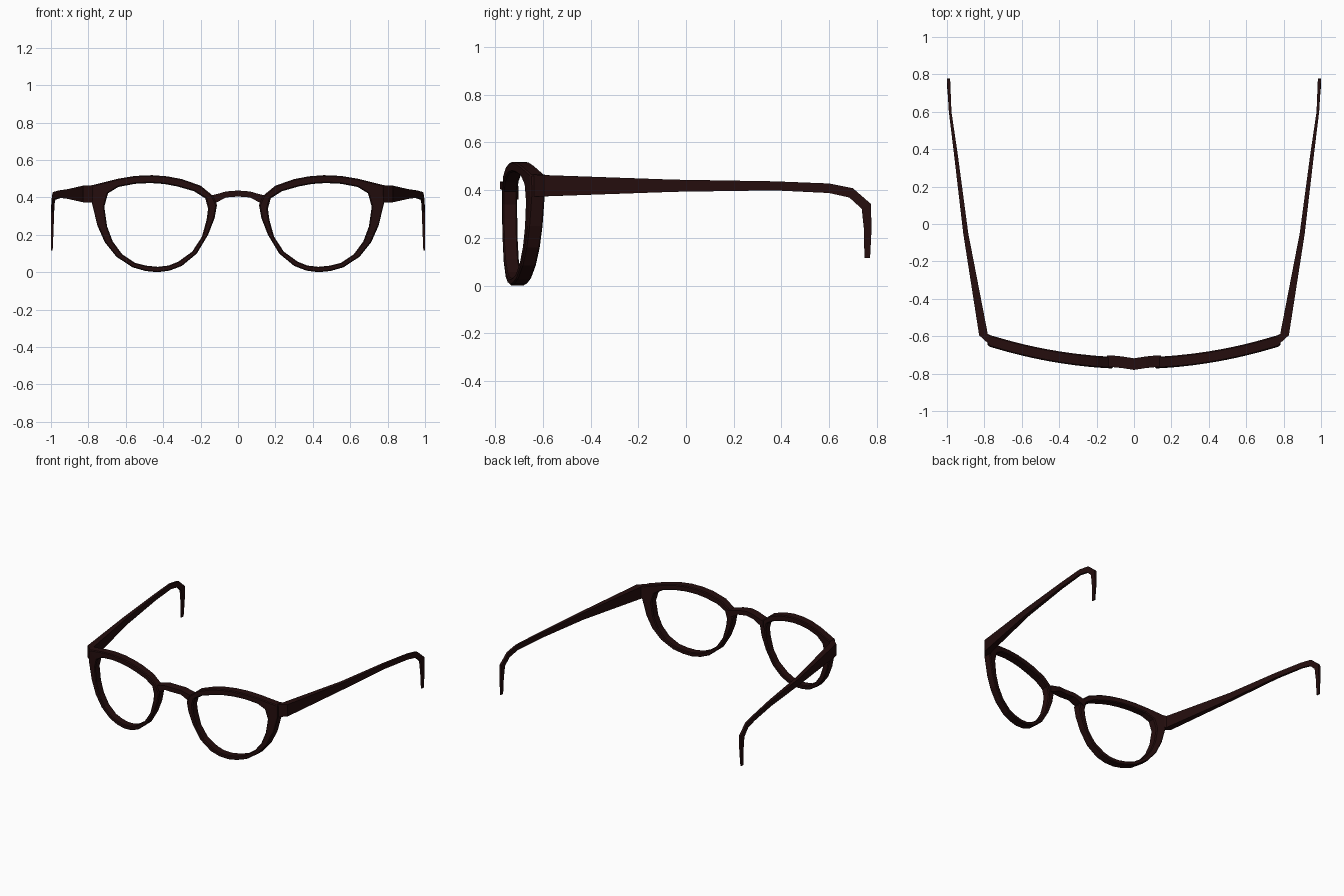
import bpy, bmesh

frame_mat = bpy.data.materials.new("dark brown acetate")
frame_mat.diffuse_color = (0.018, 0.0042, 0.0042, 1)


def loft(name, sections, closed=False, bevel=0):
    """Skin four-cornered sections, then mirror the part across x = 0."""
    bm = bmesh.new()
    rings = [[bm.verts.new(p) for p in s] for s in sections]
    pairs = list(zip(rings, rings[1:]))
    if closed:
        pairs.append((rings[-1], rings[0]))
    else:
        bm.faces.new(rings[0])
        bm.faces.new(rings[-1])
    for a, b in pairs:
        for i in range(4):
            j = (i + 1) % 4
            bm.faces.new((a[i], a[j], b[j], b[i]))
    bmesh.ops.recalc_face_normals(bm, faces=bm.faces)
    me = bpy.data.meshes.new(name)
    bm.to_mesh(me)
    bm.free()
    me.materials.append(frame_mat)
    ob = bpy.data.objects.new(name, me)
    bpy.context.collection.objects.link(ob)
    if bevel:
        b = ob.modifiers.new("soft edges", 'BEVEL')
        b.width, b.segments = bevel, 1
        b.limit_method, b.angle_limit = 'ANGLE', 1.0
    ob.modifiers.new("mirror", 'MIRROR')
    return ob


def front_y(x):
    """Wrap of the frame front around the face."""
    return -0.775 + 0.2 * x * x


# Lens rims: outer x, z and inner x, z around the opening
RIM = [
    (0.135, 0.41, 0.175, 0.395), (0.20, 0.463, 0.235, 0.433),
    (0.30, 0.498, 0.325, 0.459), (0.38, 0.513, 0.395, 0.472),
    (0.46, 0.519, 0.47, 0.477), (0.55, 0.515, 0.55, 0.473),
    (0.64, 0.50, 0.64, 0.456), (0.78, 0.465, 0.695, 0.422),
    (0.782, 0.375, 0.715, 0.35), (0.752, 0.25, 0.70, 0.245),
    (0.712, 0.16, 0.67, 0.165), (0.65, 0.083, 0.62, 0.097),
    (0.565, 0.027, 0.55, 0.05), (0.495, 0.007, 0.49, 0.035),
    (0.43, 0.0, 0.43, 0.029), (0.365, 0.009, 0.37, 0.036),
    (0.30, 0.034, 0.32, 0.056), (0.22, 0.1, 0.245, 0.11),
    (0.16, 0.2, 0.193, 0.19), (0.125, 0.29, 0.168, 0.28),
    (0.112, 0.36, 0.16, 0.34),
]
T = 0.062
loft("lens_rims", [
    [(ox, front_y(ox), oz), (ox, front_y(ox) + T, oz),
     (ix, front_y(ix) + T, iz), (ix, front_y(ix), iz)]
    for ox, oz, ix, iz in RIM], closed=True, bevel=0.006)

# Nose bridge: x, front y, bottom z, top z
BRIDGE = [(0, -0.78, 0.405, 0.437), (0.065, -0.77, 0.40, 0.432),
          (0.105, -0.766, 0.378, 0.42), (0.145, -0.764, 0.36, 0.41)]
bridge = loft("nose_bridge", [
    [(x, y, lo), (x, y + T, lo), (x, y + T, hi), (x, y, hi)]
    for x, y, lo, hi in BRIDGE])

# Temples: outer x, inner x, top y, top z, bottom y, bottom z, inner y shift
TEMPLE = [
    (0.765, 0.765, -0.652, 0.466, -0.652, 0.373, 0.055),
    (0.828, 0.782, -0.595, 0.463, -0.595, 0.374, 0.008),
    (0.913, 0.886, -0.05, 0.444, -0.05, 0.393, 0),
    (0.962, 0.942, 0.37, 0.437, 0.37, 0.399, 0),
    (0.990, 0.976, 0.60, 0.428, 0.60, 0.388, 0),
    (0.995, 0.980, 0.70, 0.408, 0.685, 0.369, 0),
    (1.0, 0.983, 0.776, 0.342, 0.737, 0.322, 0),
    (1.0, 0.986, 0.778, 0.23, 0.747, 0.23, 0),
    (1.0, 0.991, 0.772, 0.115, 0.748, 0.115, 0),
]
loft("temples", [
    [(xo, yt, zt), (xi, yt + d, zt), (xi, yb + d, zb), (xo, yb, zb)]
    for xo, xi, yt, zt, yb, zb, d in TEMPLE])
